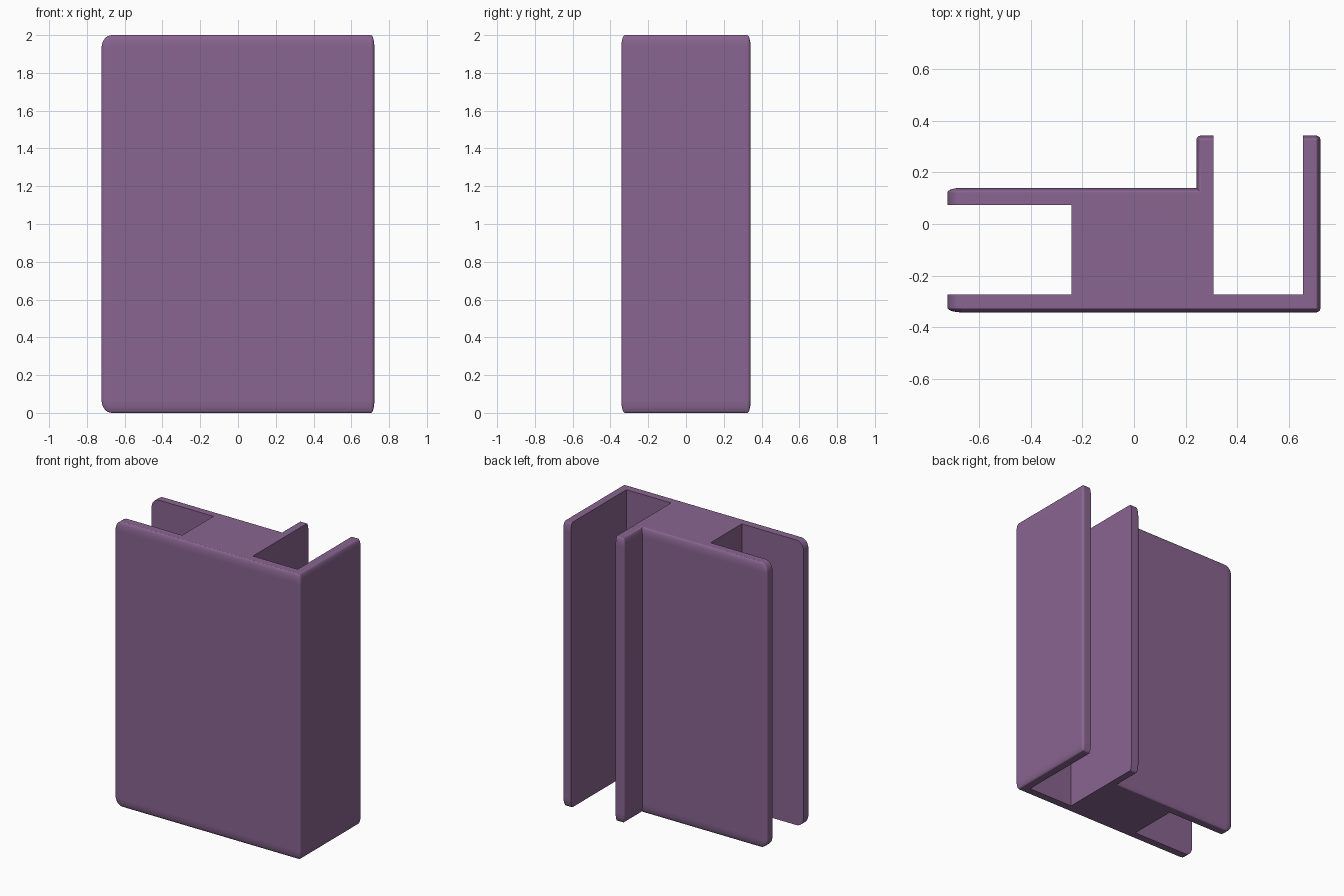
import bpy, bmesh, math

if "Cube" in bpy.data.objects:
    bpy.data.objects.remove(bpy.data.objects["Cube"])

HALF_X, HALF_Y, HEIGHT = 0.722, 0.342, 2.0
THIN, LONG, RISE = 0.018, 0.055, 0.065   # fillet reach: plate faces, free left ends, vertical
STEPS = 8


def corner(x, y, start, rx, ry):
    """Quarter-ellipse rounding of an outer corner, counter-clockwise from start degrees."""
    sx = -1 if start in (90, 180) else 1
    sy = -1 if start in (180, 270) else 1
    pts = []
    for i in range(STEPS + 1):
        a = math.radians(start + 90 * i / STEPS)
        pts.append((x - sx * rx + rx * math.cos(a), y - sy * ry + ry * math.sin(a)))
    return pts


def profile(k):
    """Channel cross-section; outer faces move inward as k goes 0 to 1, slots stay fixed."""
    left, right = -HALF_X + LONG * k, HALF_X - THIN * k
    front, tip = -HALF_Y + THIN * k, HALF_Y - THIN * k
    back, post = 0.14 - THIN * k, 0.241 + THIN * k
    s = 1 - 0.97 * k
    t, e = THIN * s, LONG * s
    return (corner(left, front, 180, e, t)
            + corner(right, front, 270, t, t)
            + corner(right, tip, 0, t, t)
            + [(0.654, tip), (0.654, -0.273), (0.307, -0.273), (0.307, tip)]
            + corner(post, tip, 90, t, t)
            + [(post, back)]
            + corner(left, back, 90, e, t)
            + [(left, 0.073), (-0.242, 0.073), (-0.242, -0.273), (left, -0.273)])


# Height levels with rounded bottom and top
angles = [math.pi / 2 * i / STEPS for i in range(STEPS + 1)]
low = [(RISE * (1 - math.cos(a)), 1 - math.sin(a)) for a in angles]
levels = low + [(HEIGHT - z, k) for z, k in reversed(low)]

# Loft the sections
bm = bmesh.new()
rings = [[bm.verts.new((x, y, z)) for x, y in profile(k)] for z, k in levels]
n = len(rings[0])
for lower, upper in zip(rings, rings[1:]):
    for i in range(n):
        j = (i + 1) % n
        bm.faces.new((lower[i], lower[j], upper[j], upper[i]))
bm.faces.new(rings[0][::-1])
bm.faces.new(rings[-1])
bmesh.ops.recalc_face_normals(bm, faces=bm.faces)
mesh = bpy.data.meshes.new("channel_connector")
bm.to_mesh(mesh)
bm.free()

connector = bpy.data.objects.new("channel_connector", mesh)
bpy.context.collection.objects.link(connector)
purple = bpy.data.materials.new("purple")
purple.diffuse_color = (0.25, 0.13, 0.28, 1)
purple.use_nodes = True
purple.node_tree.nodes["Principled BSDF"].inputs["Base Color"].default_value = purple.diffuse_color
mesh.materials.append(purple)

# Smooth fillets, crisp slot edges
bpy.context.view_layer.objects.active = connector
connector.select_set(True)
bpy.ops.object.shade_smooth_by_angle(angle=math.radians(30))
weighted = connector.modifiers.new("weighted_normals", 'WEIGHTED_NORMAL')
weighted.keep_sharp = True
